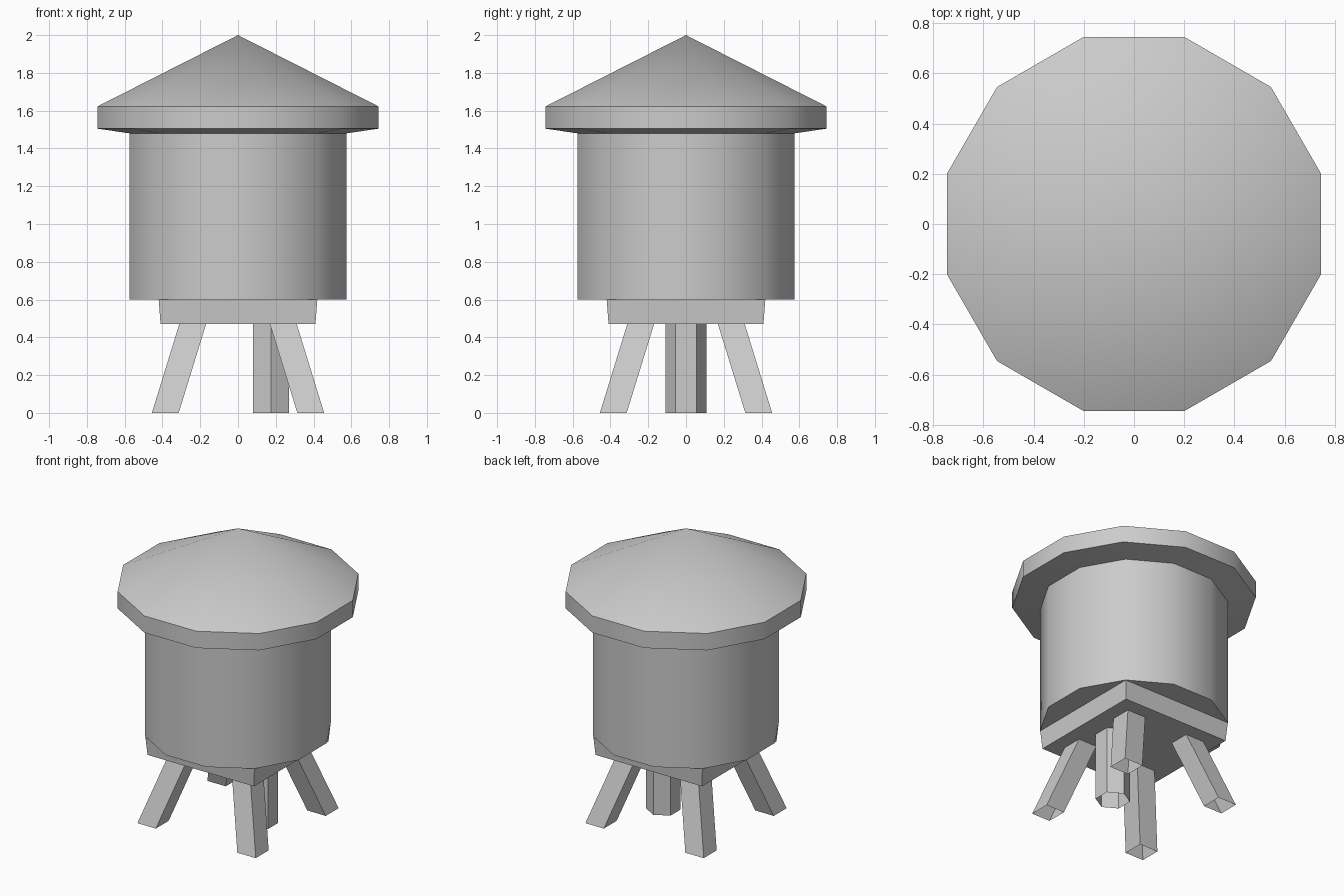
import bpy, bmesh
from math import pi, cos, sin, radians

if "Cube" in bpy.data.objects:
    bpy.data.objects.remove(bpy.data.objects["Cube"])


def loft(name, sides, rings, cap_bottom=False):
    """Skin n-sided rings (centre x, y, z, half width across flats)."""
    bm = bmesh.new()
    loops = []
    for x, y, z, half in rings:
        if half == 0:
            loops.append([bm.verts.new((x, y, z))] * sides)
            continue
        r = half / cos(pi / sides)
        angles = [pi / sides + 2 * pi * i / sides for i in range(sides)]
        loops.append([bm.verts.new((x + r * cos(a), y + r * sin(a), z)) for a in angles])
    for low, high in zip(loops, loops[1:]):
        for i in range(sides):
            j = (i + 1) % sides
            corners = [low[i], low[j], high[j], high[i]]
            bm.faces.new(list(dict.fromkeys(corners)))
    if cap_bottom:
        bm.faces.new(loops[0][::-1])
    mesh = bpy.data.meshes.new(name)
    bm.to_mesh(mesh)
    bm.free()
    obj = bpy.data.objects.new(name, mesh)
    bpy.context.collection.objects.link(obj)
    bpy.ops.object.select_all(action='DESELECT')
    obj.select_set(True)
    bpy.context.view_layer.objects.active = obj
    bpy.ops.object.shade_smooth_by_angle(angle=radians(35))
    return obj


# Conical roof with a thick rim and slightly sloped underside
loft("roof", 12, [(0, 0, 1.48, 0.575), (0, 0, 1.505, 0.745),
                  (0, 0, 1.622, 0.745), (0, 0, 2.0, 0)])

# Tank body
loft("tank", 12, [(0, 0, 0.6, 0.575), (0, 0, 1.48, 0.575)], cap_bottom=True)

# Square platform under the tank
loft("platform", 4, [(0, 0, 0.47, 0.41), (0, 0, 0.6, 0.42)], cap_bottom=True)

# Four splayed legs, open at the foot
for sx, side in ((-1, "left"), (1, "right")):
    for sy, end in ((-1, "front"), (1, "back")):
        loft(f"{end}_{side}_leg", 4, [(sx * 0.385, sy * 0.385, 0, 0.071),
                                      (sx * 0.24, sy * 0.24, 0.47, 0.071)])

# Off-centre water pipe
loft("pipe", 6, [(0.175, 0, 0, 0.095), (0.175, 0, 0.47, 0.095)])
